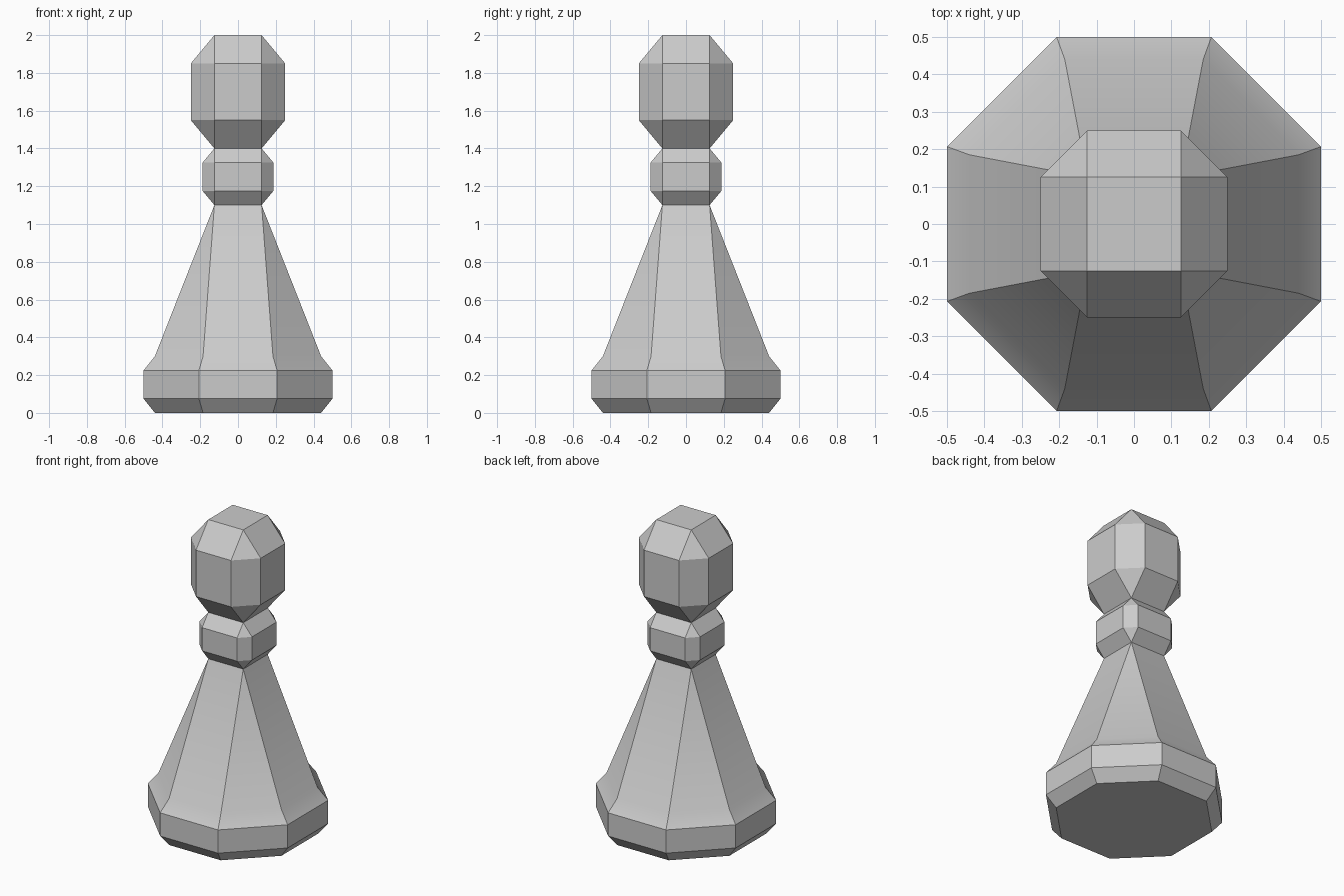
import bpy, bmesh, math

cube = bpy.data.objects.get("Cube")
if cube:
    bpy.data.objects.remove(cube, do_unlink=True)

# One plain grey for the whole piece
grey = bpy.data.materials.new("plain grey")
grey.use_nodes = True
colour = (0.6, 0.6, 0.6, 1)
grey.diffuse_color = colour
grey.node_tree.nodes["Principled BSDF"].inputs["Base Color"].default_value = colour


def ring(bm, z, a, b):
    """Square of half-width a with corners cut down to half-flat b."""
    pts = [(a, -b), (a, b), (b, a), (-b, a), (-a, b), (-a, -b), (-b, -a), (b, -a)]
    return [bm.verts.new((x, y, z)) for x, y in pts]


def loft(name, profile, bottom=False, top=False):
    """Join eight-sided rings given as (height, half-width, half-flat)."""
    bm = bmesh.new()
    rings = [ring(bm, *p) for p in profile]
    for low, high in zip(rings, rings[1:]):
        for i in range(8):
            j = (i + 1) % 8
            bm.faces.new((low[i], low[j], high[j], high[i]))
    if bottom:
        bm.faces.new(rings[0][::-1])
    if top:
        bm.faces.new(rings[-1])
    # Rings with equal widths close up into squares
    bmesh.ops.remove_doubles(bm, verts=bm.verts, dist=0.001)
    mesh = bpy.data.meshes.new(name)
    bm.to_mesh(mesh)
    bm.free()
    mesh.materials.append(grey)
    obj = bpy.data.objects.new(name, mesh)
    bpy.context.collection.objects.link(obj)
    bpy.ops.object.select_all(action="DESELECT")
    obj.select_set(True)
    bpy.context.view_layer.objects.active = obj
    bpy.ops.object.shade_smooth_by_angle(angle=math.radians(30))
    return obj


NECK = 0.125

# Octagonal foot flowing into the tapered stem
loft("base_and_stem", [(0, 0.44, 0.185), (0.075, 0.5, 0.207), (0.225, 0.5, 0.207),
                       (0.3, 0.44, 0.185), (1.1, NECK, NECK)], bottom=True)

# Narrow collar
loft("collar", [(1.1, NECK, NECK), (1.175, 0.1875, NECK),
                (1.325, 0.1875, NECK), (1.4, NECK, NECK)])

# Bevelled head
loft("head", [(1.4, NECK, NECK), (1.55, 0.25, NECK),
              (1.85, 0.25, NECK), (2, NECK, NECK)], top=True)
